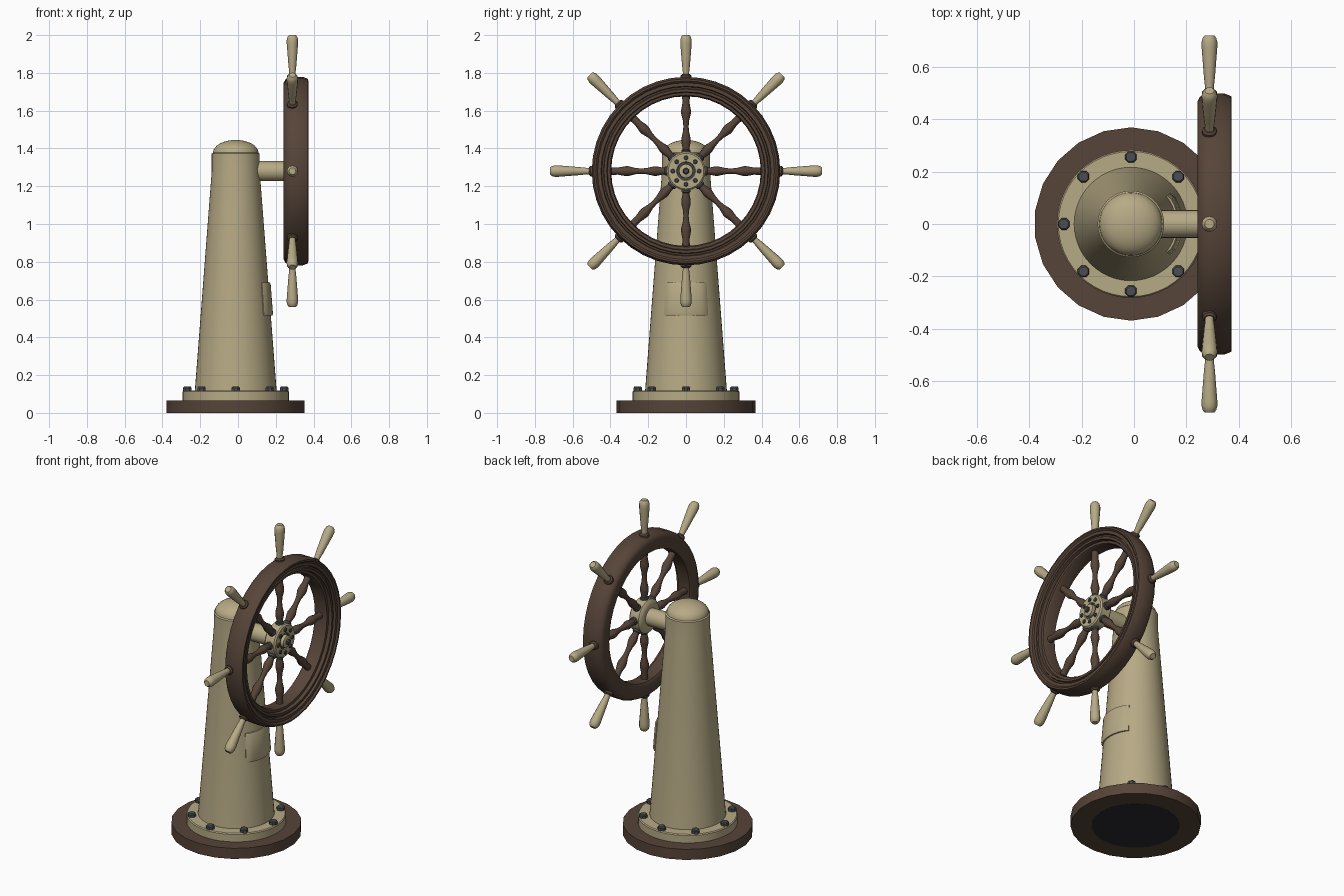
import bpy, bmesh, math
from mathutils import Matrix, Vector

if "Cube" in bpy.data.objects:
    bpy.data.objects.remove(bpy.data.objects["Cube"])

def mat(name, col):
    m = bpy.data.materials.new(name)
    m.diffuse_color = (*col, 1)
    m.use_nodes = True
    m.node_tree.nodes["Principled BSDF"].inputs["Base Color"].default_value = m.diffuse_color
    return m

TAN = mat("tan paint", (0.47, 0.40, 0.235))
BROWN = mat("dark wood", (0.093, 0.058, 0.040))
GREY = mat("dark steel", (0.070, 0.076, 0.085))
BLACK = mat("black underside", (0.025, 0.025, 0.028))

def finish(bm, name, material, smooth=35):
    bmesh.ops.recalc_face_normals(bm, faces=bm.faces)
    me = bpy.data.meshes.new(name)
    bm.to_mesh(me)
    bm.free()
    me.materials.append(material)
    ob = bpy.data.objects.new(name, me)
    bpy.context.collection.objects.link(ob)
    if smooth:
        bpy.ops.object.select_all(action='DESELECT')
        ob.select_set(True)
        bpy.context.view_layer.objects.active = ob
        bpy.ops.object.shade_smooth_by_angle(angle=math.radians(smooth))
    return ob

def lathe(bm, prof, n, mtx=Matrix(), closed=False, phase=0.0):
    """Revolve (radius, height) points about local z; open ends are capped."""
    rings = []
    for r, h in prof:
        if r < 1e-5:
            rings.append([bm.verts.new(mtx @ Vector((0, 0, h)))])
        else:
            rings.append([bm.verts.new(mtx @ Vector((r * math.cos(a), r * math.sin(a), h)))
                          for a in (phase + 2 * math.pi * i / n for i in range(n))])
    pairs = list(zip(rings, rings[1:]))
    if closed:
        pairs.append((rings[-1], rings[0]))
    for a, b in pairs:
        for i in range(n):
            j = (i + 1) % n
            vs = [a[i % len(a)], a[j % len(a)], b[j % len(b)], b[i % len(b)]]
            bm.faces.new(list(dict.fromkeys(vs)))
    if not closed:
        for ring in (rings[0], rings[-1]):
            if len(ring) > 2:
                bm.faces.new(ring)

def turned(name, prof, n, material, mtxs=(Matrix(),), smooth=35, **kw):
    bm = bmesh.new()
    for m in mtxs:
        lathe(bm, prof, n, m, **kw)
    return finish(bm, name, material, smooth)

CX = -0.012                      # pedestal axis
WX, WZ = 0.288, 1.28             # wheel centre
ped = Matrix.Translation((CX, 0, 0))

# base disc, with a dark patch underneath
turned("base", [(0.369, 0), (0.369, 0.066)], 22, BROWN, [ped], phase=math.pi / 2)
turned("base_underside", [(0.25, 0.0), (0.25, 0.002)], 22, BLACK,
       [ped @ Matrix.Translation((0, 0, -0.001))])

# flange, bolts
turned("flange", [(0.282, 0.06), (0.282, 0.112), (0.277, 0.118), (0.2, 0.118)], 48, TAN, [ped])
turned("flange_bolts", [(0.024, 0.115), (0.024, 0.133), (0.019, 0.139)], 8, GREY,
       [ped @ Matrix.Rotation(k * math.pi / 4, 4, 'Z') @ Matrix.Translation((0.256, 0, 0))
        for k in range(8)], smooth=0, phase=math.pi / 8)

# tapered column and its cap
turned("column", [(0.217, 0.11), (0.127, 1.28), (0.127, 1.372)], 48, TAN, [ped])
dome = [(0.127, 1.365), (0.127, 1.372)]
dome += [(0.120 * math.cos(t * math.pi / 16), 1.378 + 0.067 * math.sin(t * math.pi / 16)) for t in range(8)]
turned("column_cap", dome + [(0, 1.445)], 48, TAN, [ped])

# curved access panel on the wheel side
bm = bmesh.new()
cols = []
for i in range(13):
    a = math.radians(-38 + 76 * i / 12)
    col = []
    for z, off in ((0.515, -0.02), (0.515, 0.008), (0.525, 0.012), (0.68, 0.012), (0.69, 0.008), (0.69, -0.02)):
        r = 0.217 - 0.09 * (z - 0.11) / 1.17 + (off if 0 < i < 12 else min(off, 0.004))
        col.append(bm.verts.new((CX + r * math.cos(a), r * math.sin(a), z)))
    cols.append(col)
for a, b in zip(cols, cols[1:]):
    for k in range(6):
        bm.faces.new((a[k], b[k], b[(k + 1) % 6], a[(k + 1) % 6]))
bm.faces.new(cols[0])
bm.faces.new(cols[-1])
finish(bm, "access_panel", TAN)

# wheel: local z points along +x
wheel = Matrix.Translation((WX, 0, WZ)) @ Matrix.Rotation(math.pi / 2, 4, 'Y')
rim = [(0.398, -0.035), (0.410, -0.044), (0.468, -0.046), (0.486, -0.036), (0.499, -0.010),
       (0.499, 0.055), (0.488, 0.083), (0.478, 0.084), (0.468, 0.074), (0.450, 0.074),
       (0.446, 0.060), (0.438, 0.060), (0.434, 0.068), (0.420, 0.068), (0.416, 0.048),
       (0.402, 0.046), (0.396, 0.036)]
turned("wheel_rim", rim, 40, BROWN, [wheel], closed=True)

# axle and hub
turned("axle", [(0.053, -0.26), (0.053, -0.02)], 24, TAN, [wheel])
turned("hub", [(0.07, -0.045), (0.092, -0.04), (0.102, -0.03), (0.102, 0.03), (0.094, 0.038),
               (0.05, 0.038), (0.046, 0.03), (0.038, 0.03), (0.036, 0.05), (0.028, 0.054)], 32, TAN, [wheel])
turned("hub_groove", [(0.047, 0.025), (0.047, 0.032), (0.037, 0.032)], 24, GREY, [wheel])
turned("hub_nut", [(0.018, 0.05), (0.018, 0.064), (0.012, 0.07)], 6, GREY, [wheel], smooth=0)
turned("hub_bolts", [(0.012, 0.035), (0.012, 0.043), (0.008, 0.046)], 8, GREY,
       [wheel @ Matrix.Rotation(k * math.pi / 4, 4, 'Z') @ Matrix.Translation((0.07, 0, 0))
        for k in range(8)], smooth=0)

# eight spokes, collars and handles: local z runs outwards from the hub
spokes = [Matrix.Translation((WX, 0, WZ)) @ Matrix.Rotation(k * math.pi / 4, 4, 'X') for k in range(8)]
turned("spoke_collars", [(0.022, 0.09), (0.024, 0.098), (0.024, 0.11), (0.019, 0.115)], 12, GREY, spokes)
turned("spokes", [(0.017, 0.09), (0.019, 0.125), (0.025, 0.155), (0.025, 0.17), (0.017, 0.205),
                  (0.014, 0.235), (0.016, 0.265), (0.026, 0.305), (0.026, 0.32), (0.019, 0.36),
                  (0.021, 0.41)], 12, BROWN, spokes, smooth=50)
turned("handle_collars", [(0.028, 0.48), (0.028, 0.505), (0.020, 0.513)], 12, BROWN, spokes)
turned("handles", [(0.017, 0.49), (0.017, 0.525), (0.021, 0.56), (0.030, 0.675), (0.030, 0.695),
                   (0.026, 0.71), (0.018, 0.72)], 12, TAN, spokes, smooth=40)
